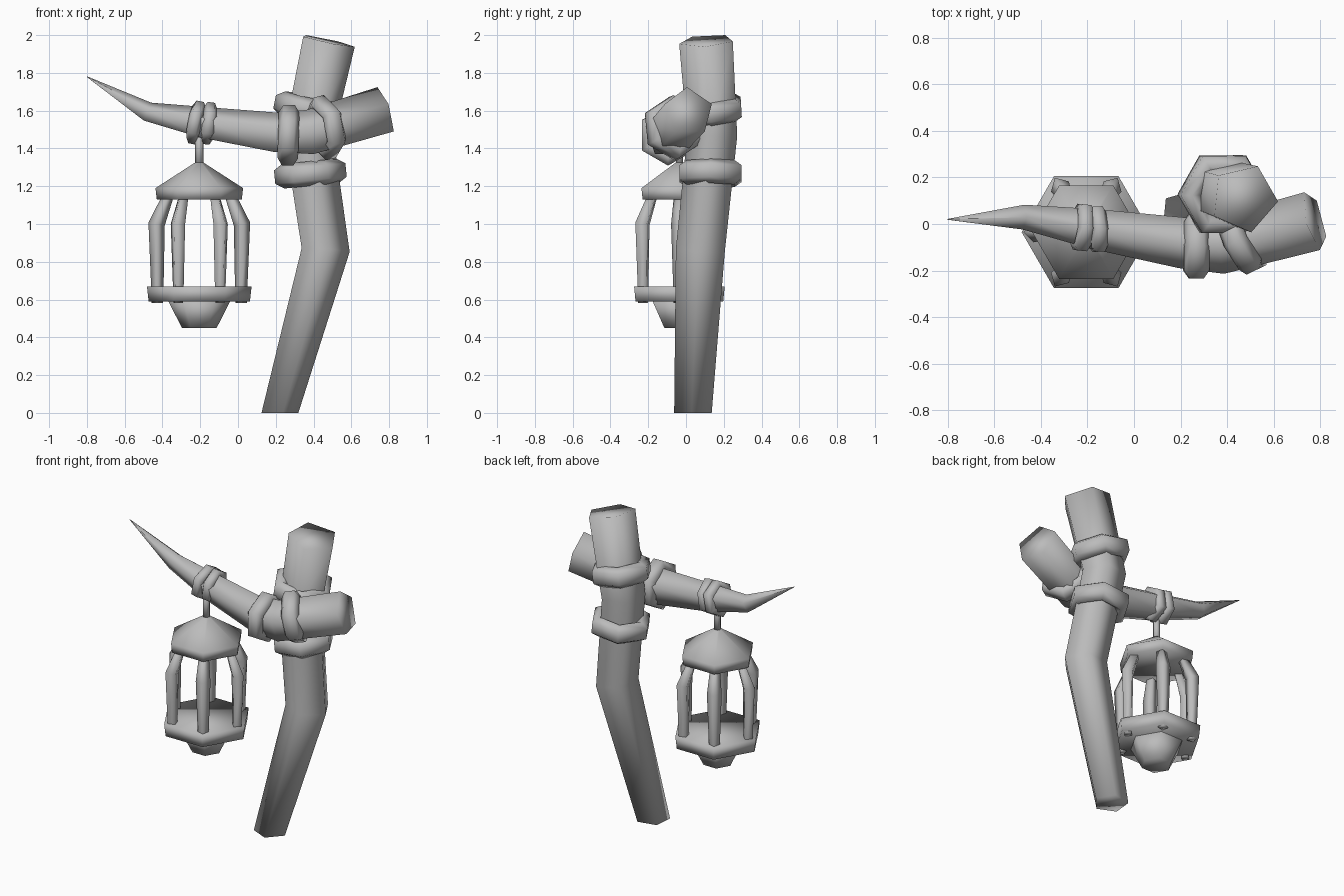
import bpy, bmesh
from math import sin, cos, pi
from mathutils import Vector

cube = bpy.data.objects.get("Cube")
if cube:
    bpy.data.objects.remove(cube, do_unlink=True)

grey = bpy.data.materials.new("plain grey")
grey.use_nodes = True
grey.diffuse_color = (0.5, 0.5, 0.5, 1)
grey.node_tree.nodes["Principled BSDF"].inputs["Base Color"].default_value = (0.5, 0.5, 0.5, 1)


def loft(name, loops, closed=False):
    """Skin a list of point loops; cap the ends unless closed."""
    bm = bmesh.new()
    rows = [[bm.verts.new(p) for p in loop] for loop in loops]
    n = len(rows[0])
    pairs = list(zip(rows, rows[1:]))
    if closed:
        pairs.append((rows[-1], rows[0]))
    else:
        bm.faces.new(rows[0])
        bm.faces.new(rows[-1])
    for a, b in pairs:
        for i in range(n):
            j = (i + 1) % n
            bm.faces.new((a[i], a[j], b[j], b[i]))
    bmesh.ops.recalc_face_normals(bm, faces=bm.faces)
    for f in bm.faces:
        f.smooth = True
    mesh = bpy.data.meshes.new(name)
    bm.to_mesh(mesh)
    bm.free()
    mesh.materials.append(grey)
    obj = bpy.data.objects.new(name, mesh)
    bpy.context.collection.objects.link(obj)
    return obj


def polygon(center, axis, ref, radius, sides):
    axis = Vector(axis).normalized()
    ref = Vector(ref)
    u = (ref - axis * ref.dot(axis)).normalized()
    v = axis.cross(u)
    return [Vector(center) + radius * (u * cos(2 * pi * i / sides) + v * sin(2 * pi * i / sides))
            for i in range(sides)]


def tube(name, path, radii, ref, sides, first_axis=None):
    pts = [Vector(p) for p in path]
    loops = []
    for i, p in enumerate(pts):
        before = (p - pts[i - 1]).normalized() if i else Vector()
        after = (pts[i + 1] - p).normalized() if i + 1 < len(pts) else Vector()
        axis = first_axis if first_axis and i == 0 else before + after
        loops.append(polygon(p, axis, ref, radii[i], sides))
    return loft(name, loops)


def binding(name, center, axis, ref, radius, thick, height):
    """Chunky six-sided rope loop with a bevelled section."""
    axis = Vector(axis).normalized()
    c = Vector(center)
    loops = []
    for corner in polygon(c, axis, ref, 1, 6):
        out = corner - c
        loops.append([c + out * (radius + thick * (k - 1)) + axis * height * h
                      for k, h in ((1, .55), (1, -.55), (0, -1), (-1, -.55), (-1, .55), (0, 1))])
    return loft(name, loops, closed=True)


# Crooked post
tube("post", [(.215, .04, 0), (.455, .08, .86), (.365, .143, 1.47), (.472, .11, 1.97)],
     [.105, .137, .14, .15], (1, -.1, 0), 5, first_axis=(0, 0, 1))

# Branch tapering to a curved point
tube("branch", [(.775, .015, 1.595), (.38, -.09, 1.475), (.2, -.08, 1.475), (-.18, -.02, 1.53),
                (-.48, .03, 1.59), (-.8, .02, 1.78)],
     [.135, .13, .115, .09, .056, .002], (0, 0, 1), 5)

# Rope bindings on the post and branch
binding("lower_post_binding", (.383, .13, 1.267), (-.1, 0, 1), (1, 0, 0), .19, .045, .065)
binding("upper_post_binding", (.38, .128, 1.61), (.2, -.06, 1), (1, 0, 0), .19, .045, .065)
binding("inner_branch_binding", (.267, -.095, 1.47), (1, 0, -.03), (0, 0, 1), .16, .04, .055)
binding("outer_branch_binding", (.46, -.065, 1.51), (.85, .42, .2), (0, 0, 1), .17, .04, .055)
binding("hanger_binding_left", (-.222, -.015, 1.537), (1, -.1, -.2), (0, 0, 1), .115, .03, .036)
binding("hanger_binding_right", (-.157, -.022, 1.533), (1, .06, -.14), (0, 0, 1), .112, .03, .036)

# Lantern, stacked from six-sided levels
LX, LY = -.205, -.035


def stack(name, levels, sides=6):
    return loft(name, [polygon((LX, LY, z), (0, 0, 1), (1, 0, 0), r, sides) for z, r in levels])


stack("hanger_rod", [(1.30, .022), (1.5, .022)])
stack("lantern_roof", [(1.13, .225), (1.19, .232), (1.33, .015)])
stack("lantern_base", [(.59, .268), (.67, .277)])
stack("lantern_foot", [(.45, .092), (.60, .168)])

# Bowed bars at the corners of the cage
for i in range(6):
    d = Vector((cos(pi * i / 3), sin(pi * i / 3), 0))
    base = Vector((LX, LY, 0))
    path = [base + d * r + Vector((0, 0, z)) for r, z in ((.222, .583), (.222, .67), (.226, 1.0), (.16, 1.16))]
    tube("cage_bar_%d" % (i + 1), path, [.03, .033, .044, .028], d, 4)
